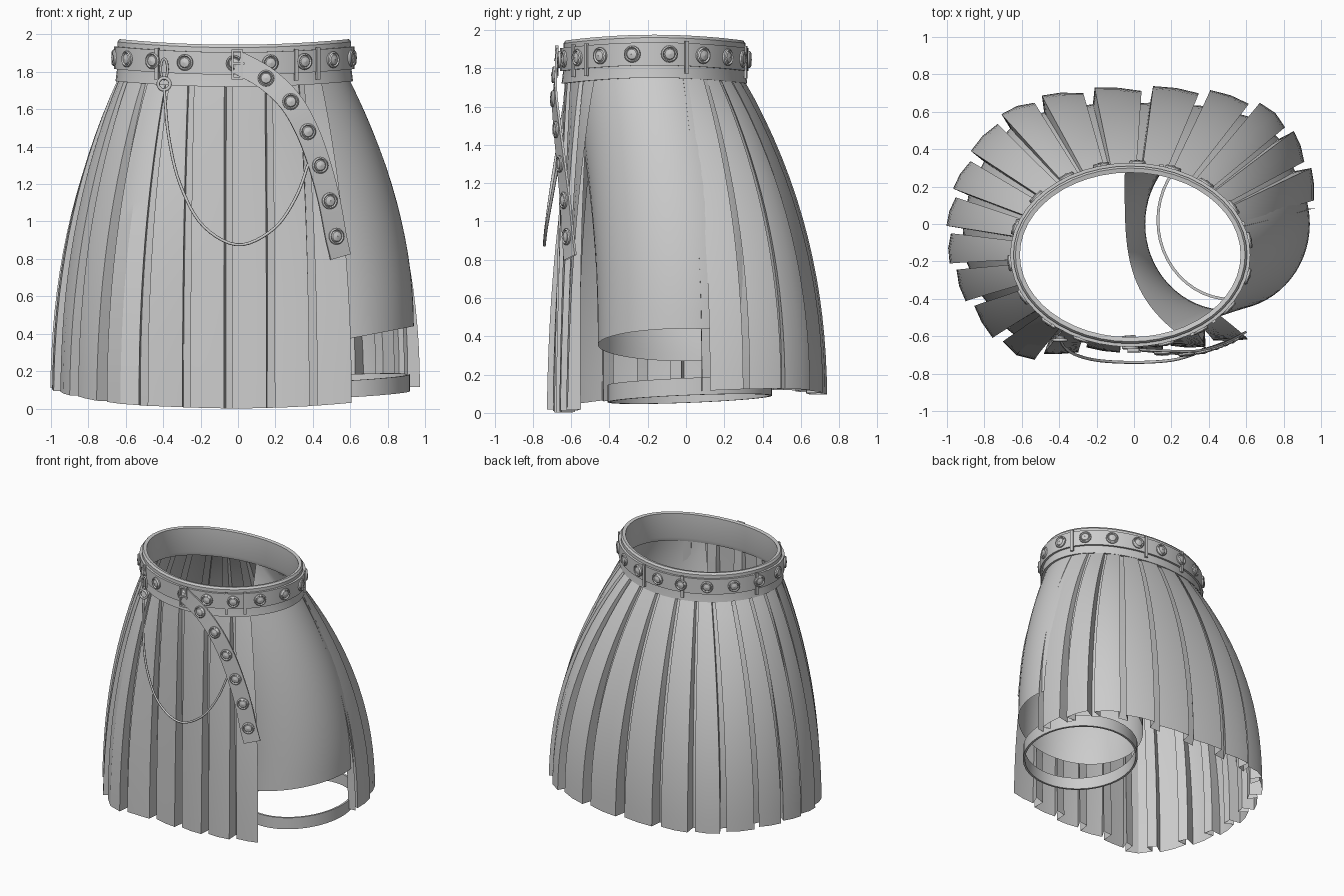
import bpy, math
from mathutils import Vector as V

if "Cube" in bpy.data.objects:
    bpy.data.objects.remove(bpy.data.objects["Cube"])

CX, CY, RX, RY = -0.02, -0.165, 0.62, 0.47   # waist ellipse


def mesh(name, verts, faces, angle=35):
    me = bpy.data.meshes.new(name)
    me.from_pydata([tuple(v) for v in verts], [], faces)
    me.validate()
    me.shade_smooth()
    me.set_sharp_from_angle(angle=math.radians(angle))
    ob = bpy.data.objects.new(name, me)
    bpy.context.collection.objects.link(ob)
    return ob


def grid_faces(nr, nc, wrap_r=False, wrap_c=False, base=0):
    return [(base + r * nc + c, base + r * nc + (c + 1) % nc,
             base + (r + 1) % nr * nc + (c + 1) % nc, base + (r + 1) % nr * nc + c)
            for r in range(nr if wrap_r else nr - 1)
            for c in range(nc if wrap_c else nc - 1)]


def grid(name, rows, wrap_r=False, wrap_c=False, angle=35):
    return mesh(name, [v for r in rows for v in r],
                grid_faces(len(rows), len(rows[0]), wrap_r, wrap_c), angle)


def spline(pts, t):
    """Catmull-Rom point, t from 0 to 1."""
    p = [V(q) for q in pts]
    p = [2 * p[0] - p[1]] + p + [2 * p[-1] - p[-2]]
    n = len(pts) - 1
    x = t * n
    i = min(max(int(x), 0), n - 1)
    f = x - i
    a, b, c, d = p[i:i + 4]
    return 0.5 * (2 * b + (c - a) * f + (2 * a - 5 * b + 4 * c - d) * f * f
                  + (3 * b - a - 3 * c + d) * f ** 3)


def waist(th, off=0.0, z=0.0):
    return V((CX + (RX + off) * math.cos(th), CY + (RY + off) * math.sin(th),
              z + 0.03 * math.cos(th) ** 2))


def waist_normal(th):
    return V((math.cos(th) / RX, math.sin(th) / RY, 0)).normalized()


def waist_ring(name, profile, n=48):
    grid(name, [[waist(2 * math.pi * i / n, o, z) for o, z in profile] for i in range(n)], True, True)


def tube(name, pts, r, closed=False, sides=8, n=40):
    path = [spline(pts, i / (n - 1)) for i in range(n)] if not closed else [V(p) for p in pts]
    rows = []
    for i, p in enumerate(path):
        q = path[(i + 1) % len(path)] if closed else path[min(i + 1, n - 1)]
        o = path[i - 1] if closed else path[max(i - 1, 0)]
        t = (q - o).normalized()
        a = t.cross(V((0.1, 1, 0.05))).normalized()
        b = t.cross(a)
        rows.append([p + r * (a * math.cos(k * math.tau / sides) + b * math.sin(k * math.tau / sides))
                     for k in range(sides)])
    grid(name, rows, closed, True, 60)


def box(name, c, x_dir, size):
    bpy.ops.mesh.primitive_cube_add(size=1, location=c, rotation=(0, 0, math.atan2(x_dir.y, x_dir.x)))
    ob = bpy.context.object
    ob.name = name
    ob.scale = size


# waistband and belt
waist_ring("waistband", [(-0.02, 1.72), (0.015, 1.72), (0.005, 1.8), (0.005, 1.93),
                         (-0.006, 1.945), (-0.03, 1.94), (-0.03, 1.75)])
waist_ring("belt", [(0.005, 1.785), (0.022, 1.785), (0.022, 1.905), (0.005, 1.905)])

# pleated skirt: wraps from the front right, round the left and back, to the right side
HEM = [(0.6, -0.57, 0), (0.3, -0.62, 0), (0, -0.64, 0), (-0.3, -0.64, 0), (-0.6, -0.67, 0),
       (-0.82, -0.45, 0), (-0.94, -0.2, 0), (-0.95, 0.05, 0), (-0.87, 0.3, 0), (-0.68, 0.55, 0),
       (-0.4, 0.66, 0), (0, 0.69, 0), (0.4, 0.67, 0), (0.72, 0.57, 0), (0.88, 0.35, 0), (0.95, 0.08, 0)]
PLEATS, ROWS = 20, 16
FOLD = [(0, 1), (0.4, 0.85), (0.8, 0.45), (0.62, -1), (0.95, -0.9)]
cols = [((k + a) / PLEATS, b) for k in range(PLEATS) for a, b in FOLD] + [(1, 0.5)]
rows = []
for r in range(ROWS + 1):
    s = r / ROWS
    f = 1 - (1 - s) ** 2.2
    amp = 0.047 * (0.2 + 0.8 * s ** 0.7)
    row = []
    for u, b in cols:
        h = spline(HEM, u)
        t = (spline(HEM, min(u + 0.01, 1)) - spline(HEM, max(u - 0.01, 0))).normalized()
        th = math.atan2((h.y - CY) / RY, (h.x - CX) / RX)
        top = waist(th, -0.01, 1.74)
        h.z = max(0, 0.07 * h.x ** 2 + 0.1 * (h.y + 0.65) / 1.4)
        p = top.lerp(h, f)
        p.z = top.z + (h.z - top.z) * s
        row.append(p + V((-t.y, t.x, 0)) * amp * b)
    rows.append(row)
grid("pleated_skirt", rows, angle=25)

# single short leg under the open right side
N = 64
top, hem = [], []
for i in range(N):
    ph = -math.pi / 2 + math.tau * i / N
    hem.append(V((0.5 + 0.44 * math.cos(ph), 0.46 * math.sin(ph), 0.355 + 0.085 * math.cos(ph))))
    if i <= N // 2:
        top.append(waist(math.radians(-65 + 157 * i / (N / 2)), -0.015, 1.75))
    else:
        v = (i - N / 2) / (N / 2)
        top.append(V((-0.05 + 0.29 * v ** 4, 0.29 - 0.88 * v, 1.75 - 0.95 * math.sin(v * math.pi) ** 0.7)))
rows = []
for r in range(15):
    s = r / 14
    f = 1 - (1 - s) ** 2
    rows.append([V((a.x + (b.x - a.x) * f, a.y + (b.y - a.y) * f, a.z + (b.z - a.z) * s))
                 for a, b in zip(top, hem)])
grid("short_leg", rows, False, True, 60)

# loose thigh band
rows = []
for i in range(48):
    a = math.tau * i / 48
    row = []
    for o, dz in ((0, -0.045), (0, 0.045), (-0.015, 0.045), (-0.015, -0.045)):
        x, y = 0.52 + (0.4 + o) * math.cos(a), 0.02 + (0.43 + o) * math.sin(a)
        row.append(V((x, y, 0.1 + 0.04 * (y + 0.4) + 0.05 * (x - 0.5) + dz)))
    rows.append(row)
grid("thigh_band", rows, True, True)

# hanging belt tail
TAIL = [(0, -0.665, 1.85), (0.15, -0.675, 1.765), (0.28, -0.68, 1.64), (0.37, -0.665, 1.48),
        (0.435, -0.645, 1.3), (0.485, -0.625, 1.11), (0.52, -0.61, 0.92), (0.545, -0.6, 0.81)]


def tail_frame(t):
    d = (spline(TAIL, min(t + 0.01, 1)) - spline(TAIL, max(t - 0.01, 0))).normalized()
    n = V((0.55 * t, -1, 0))
    n = (n - d * n.dot(d)).normalized()
    return spline(TAIL, t), n, d.cross(n).normalized()


rows = []
for i in range(33):
    p, n, w = tail_frame(i / 32)
    rows.append([p + w * a * 0.062 + n * b for a, b in ((-1, 0), (1, 0), (1, 0.012), (-1, 0.012))])
tail = grid("belt_tail", rows, False, True)

# eyelet studs on belt and tail
spots, last = [], None
for i in range(2000):
    th = -math.pi / 2 + math.tau * i / 2000
    p = waist(th, 0.022, 1.845)
    if last is None or ((p - last).length > 0.193 and i < 1930):
        spots.append((p, waist_normal(th)))
        last = p
for k in range(1, 7):
    p, n, w = tail_frame(k / 7)
    spots.append((p + n * 0.012, n))
LATHE = [(0.044, -0.004), (0.044, 0.008), (0.037, 0.014), (0.031, 0.006), (0.026, 0.012), (0.001, 0.018)]
verts, faces = [], []
for p, n in spots:
    q = n.to_track_quat('Z', 'Y')
    faces += grid_faces(len(LATHE), 16, False, True, len(verts))
    verts += [p + q @ V((r * math.cos(math.tau * k / 16), r * math.sin(math.tau * k / 16), z))
              for r, z in LATHE for k in range(16)]
mesh("studs", verts, faces)

# buckle frame with prong, and belt loops
for x in (-0.03, 0.02):
    box("buckle_bar", (x, -0.675, 1.84), V((1, 0, 0)), (0.012, 0.02, 0.16))
for z in (1.766, 1.914):
    box("buckle_end", (-0.005, -0.675, z), V((1, 0, 0)), (0.062, 0.02, 0.012))
box("buckle_prong", (0.0, -0.685, 1.845), V((1, 0, 0)), (0.07, 0.01, 0.012))
for deg in (-59, -46, -130, 20, 160, 75, 105):
    th = math.radians(deg)
    n = waist_normal(th)
    box("belt_loop", waist(th, 0.024, 1.83), V((-n.y, n.x, 0)), (0.022, 0.014, 0.17))

# hook, ring and hanging cord
HX, HY = -0.395, -0.60
tube("hook_link", [(HX + 0.018 * math.cos(a), HY - 0.005, 1.815 + 0.055 * math.sin(a))
                   for a in [math.tau * k / 20 for k in range(20)]], 0.007, True)
tube("hook_ring", [(HX + 0.032 * math.cos(a), HY - 0.02, 1.735 + 0.032 * math.sin(a))
                   for a in [math.tau * k / 20 for k in range(20)]], 0.009, True)
tube("cord", [(HX, HY - 0.02, 1.71), (-0.37, -0.66, 1.45), (-0.31, -0.70, 1.2), (-0.19, -0.73, 0.98),
              (0, -0.74, 0.875), (0.19, -0.73, 0.96), (0.31, -0.70, 1.13), (0.38, -0.665, 1.32)], 0.008)
